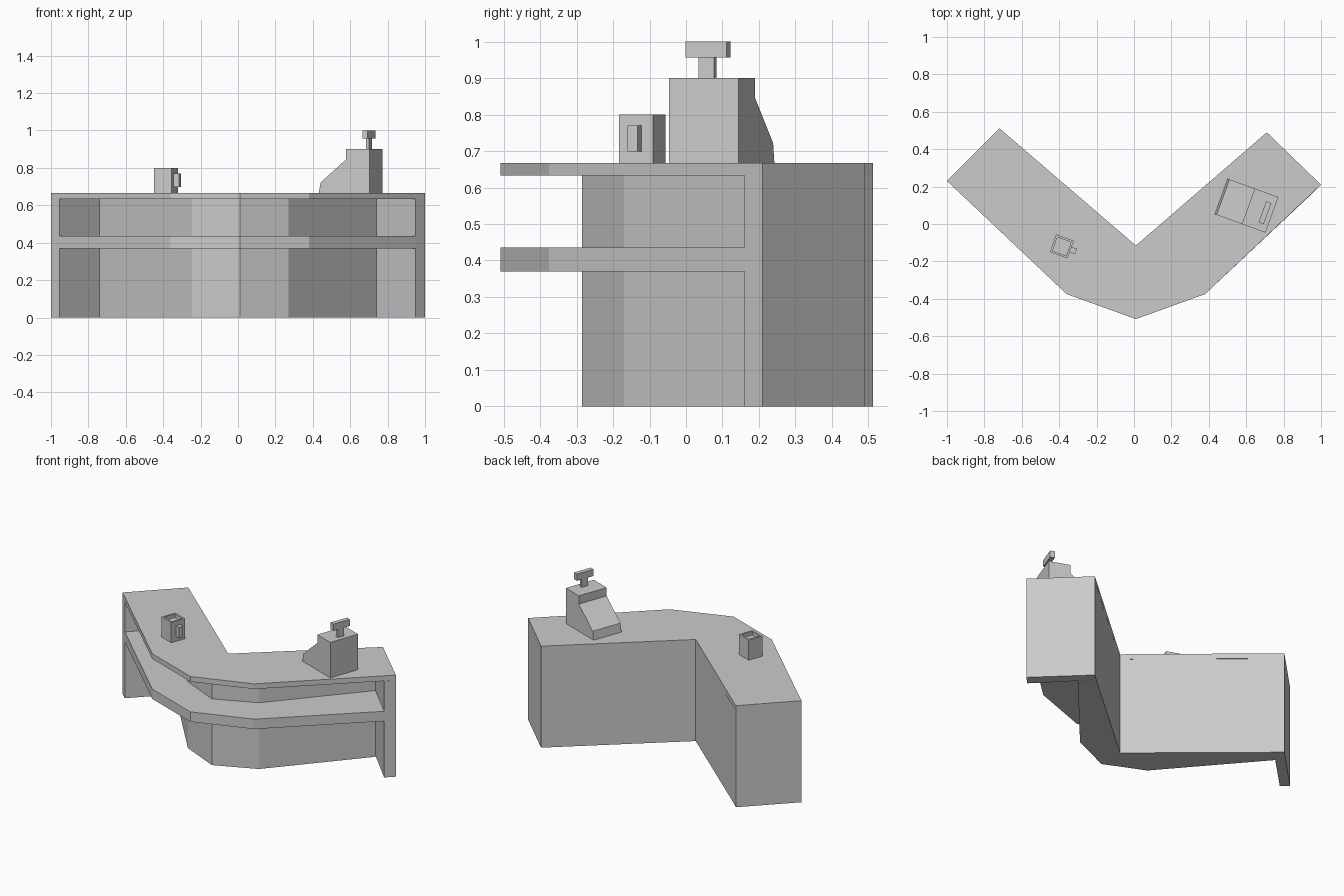
import bpy, bmesh, math
from mathutils import Matrix

if "Cube" in bpy.data.objects:
    bpy.data.objects.remove(bpy.data.objects["Cube"])

TURN = math.radians(-20)


def prism(name, pts, lo, hi, matrix=None):
    """Extrude a closed outline in XY from z=lo to z=hi."""
    bm = bmesh.new()
    face = bm.faces.new([bm.verts.new((x, y, lo)) for x, y in pts])
    ext = bmesh.ops.extrude_face_region(bm, geom=[face])
    for v in ext["geom"]:
        if isinstance(v, bmesh.types.BMVert):
            v.co.z = hi
    if matrix:
        bmesh.ops.transform(bm, matrix=matrix, verts=bm.verts)
    bmesh.ops.recalc_face_normals(bm, faces=bm.faces)
    mesh = bpy.data.meshes.new(name)
    bm.to_mesh(mesh)
    bm.free()
    ob = bpy.data.objects.new(name, mesh)
    bpy.context.collection.objects.link(ob)
    return ob


def box(name, x, y, lo, hi, sx, sy):
    """Upright box turned like the counter-top items."""
    a, b = sx / 2, sy / 2
    m = Matrix.Translation((x, y, 0)) @ Matrix.Rotation(TURN, 4, 'Z')
    return prism(name, [(-a, -b), (a, -b), (a, b), (-a, b)], lo, hi, m)


# Outlines of the bent counter, left to right
back = [(-0.675, 0.47), (0.01, -0.115), (0.665, 0.45)]
body_front = [(-0.74, 0.405), (-0.245, -0.17), (0.01, -0.285), (0.27, -0.17), (0.74, 0.37)]
bend = [(-0.36, -0.375), (0.01, -0.508), (0.38, -0.375)]
shelf_front = [(-0.955, 0.19)] + bend + [(0.95, 0.16)]

# Counter top, shelf, cabinet body and end panels
prism("counter_top", [(-0.72, 0.512), (-1, 0.23)] + bend + [(1, 0.21), (0.71, 0.49), (0.01, -0.115)],
      0.633, 0.667)
prism("front_shelf", shelf_front + body_front[::-1], 0.37, 0.435)
prism("cabinet_body", body_front + back[::-1], 0, 0.633)
prism("left_end_panel", [(-1, 0.23), (-0.955, 0.19), (-0.675, 0.47), (-0.72, 0.512)], 0, 0.633)
prism("right_end_panel", [(1, 0.21), (0.71, 0.49), (0.665, 0.45), (0.95, 0.16)], 0, 0.633)

# Square cup with recessed top and handle
cup = box("cup", -0.386, -0.12, 0.667, 0.80, 0.1, 0.1)
bm = bmesh.new()
bm.from_mesh(cup.data)
top = max(bm.faces, key=lambda f: f.calc_center_median().z)
bmesh.ops.inset_region(bm, faces=[top], thickness=0.016)
rim = bmesh.ops.extrude_face_region(bm, geom=[top])
bmesh.ops.translate(bm, vec=(0, 0, -0.025), verts=[v for v in rim["geom"] if isinstance(v, bmesh.types.BMVert)])
if top.is_valid:
    bmesh.ops.delete(bm, geom=[top], context='FACES_ONLY')
bmesh.ops.recalc_face_normals(bm, faces=bm.faces)
bm.to_mesh(cup.data)
bm.free()
box("cup_handle", -0.326, -0.141, 0.698, 0.77, 0.034, 0.03)

# Cash register: side profile extruded across its width
profile = [(-0.144, 0.667), (0.144, 0.667), (0.144, 0.90), (0.01, 0.90), (0.01, 0.845), (-0.134, 0.722)]
place = (Matrix.Translation((0.602, 0.098, 0)) @ Matrix.Rotation(TURN, 4, 'Z')
         @ Matrix.Rotation(math.pi / 2, 4, 'X'))
prism("register_body", profile, -0.101, 0.101, place)
box("register_post", 0.70, 0.059, 0.90, 0.956, 0.018, 0.045)
box("register_display", 0.70, 0.06, 0.956, 1.0, 0.029, 0.12)
